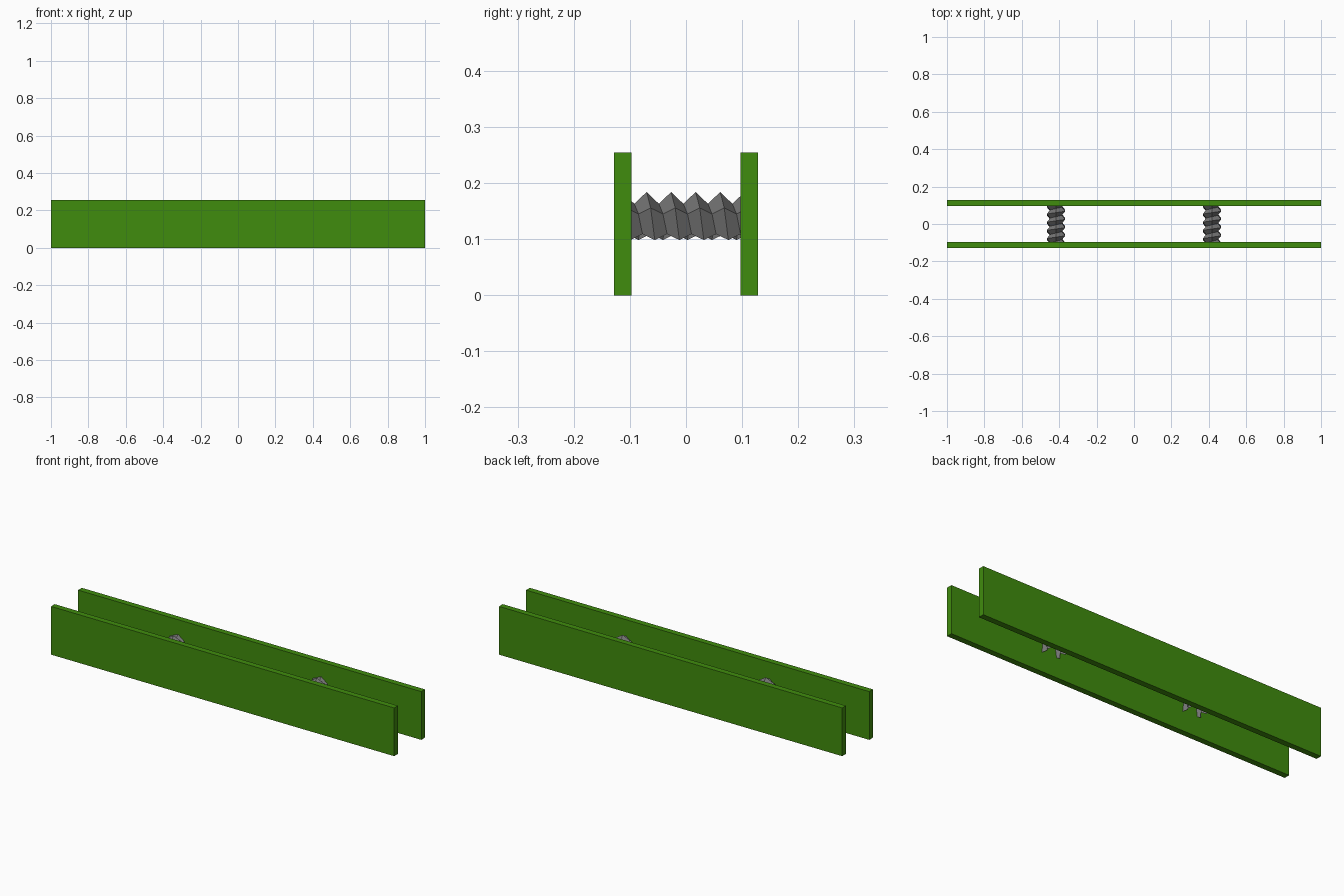
import bpy, bmesh, math

if "Cube" in bpy.data.objects:
    bpy.data.objects.remove(bpy.data.objects["Cube"])

def material(name, rgb):
    m = bpy.data.materials.new(name)
    m.diffuse_color = (*rgb, 1)
    m.use_nodes = True
    m.node_tree.nodes["Principled BSDF"].inputs["Base Color"].default_value = m.diffuse_color
    return m

GREEN = material("green_paint", (0.051, 0.262, 0.004))
GREY = material("grey_metal", (0.17, 0.17, 0.17))

def finish(bm, name, mat):
    me = bpy.data.meshes.new(name)
    bm.to_mesh(me)
    bm.free()
    me.materials.append(mat)
    ob = bpy.data.objects.new(name, me)
    bpy.context.collection.objects.link(ob)
    return ob

# Two long upright planks
HEIGHT, THICK, Y = 0.254, 0.031, 0.1125
for side, name in ((-1, "front_plank"), (1, "back_plank")):
    bm = bmesh.new()
    bmesh.ops.create_cube(bm, size=1)
    bmesh.ops.scale(bm, vec=(2, THICK, HEIGHT), verts=bm.verts)
    bmesh.ops.translate(bm, vec=(0, side * Y, HEIGHT / 2), verts=bm.verts)
    finish(bm, name, GREEN)

# Threaded six-sided rods, open underneath
PITCH, R_PEAK, R_VALLEY, PEAK_Y, END = 0.0437, 0.057, 0.036, 0.0172, 0.1

def radius(y, turn):
    t = ((y - PEAK_Y) / PITCH - turn) % 1.0
    return R_VALLEY + (R_PEAK - R_VALLEY) * abs(2 * t - 1)

def threaded_rod(name, cx):
    bm = bmesh.new()
    columns = []
    for k in range(-2, 3):
        turn, a = k / 6, math.radians(60 * k)
        # ridge and groove stations follow the helix, clipped at the planks
        col = []
        for i in range(-5, 6):
            for half in (0, 0.5):
                y = PEAK_Y + (i + half + turn) * PITCH
                y = max(-END, min(END, y))
                r = radius(y, turn)
                col.append(bm.verts.new((cx + r * math.sin(a), y,
                                         HEIGHT / 2 + r * math.cos(a))))
        columns.append(col)
    for c, d in zip(columns, columns[1:]):
        for i in range(len(c) - 1):
            bm.faces.new((c[i], c[i + 1], d[i + 1], d[i]))
    bmesh.ops.remove_doubles(bm, verts=bm.verts, dist=1e-5)
    bmesh.ops.recalc_face_normals(bm, faces=bm.faces)
    # open shell: make sure the roof faces point outward
    roof = max(bm.faces, key=lambda f: f.calc_center_median().z)
    if roof.normal.z < 0:
        bmesh.ops.reverse_faces(bm, faces=bm.faces)
    return finish(bm, name, mat=GREY)

threaded_rod("left_threaded_rod", -0.417)
threaded_rod("right_threaded_rod", 0.417)
